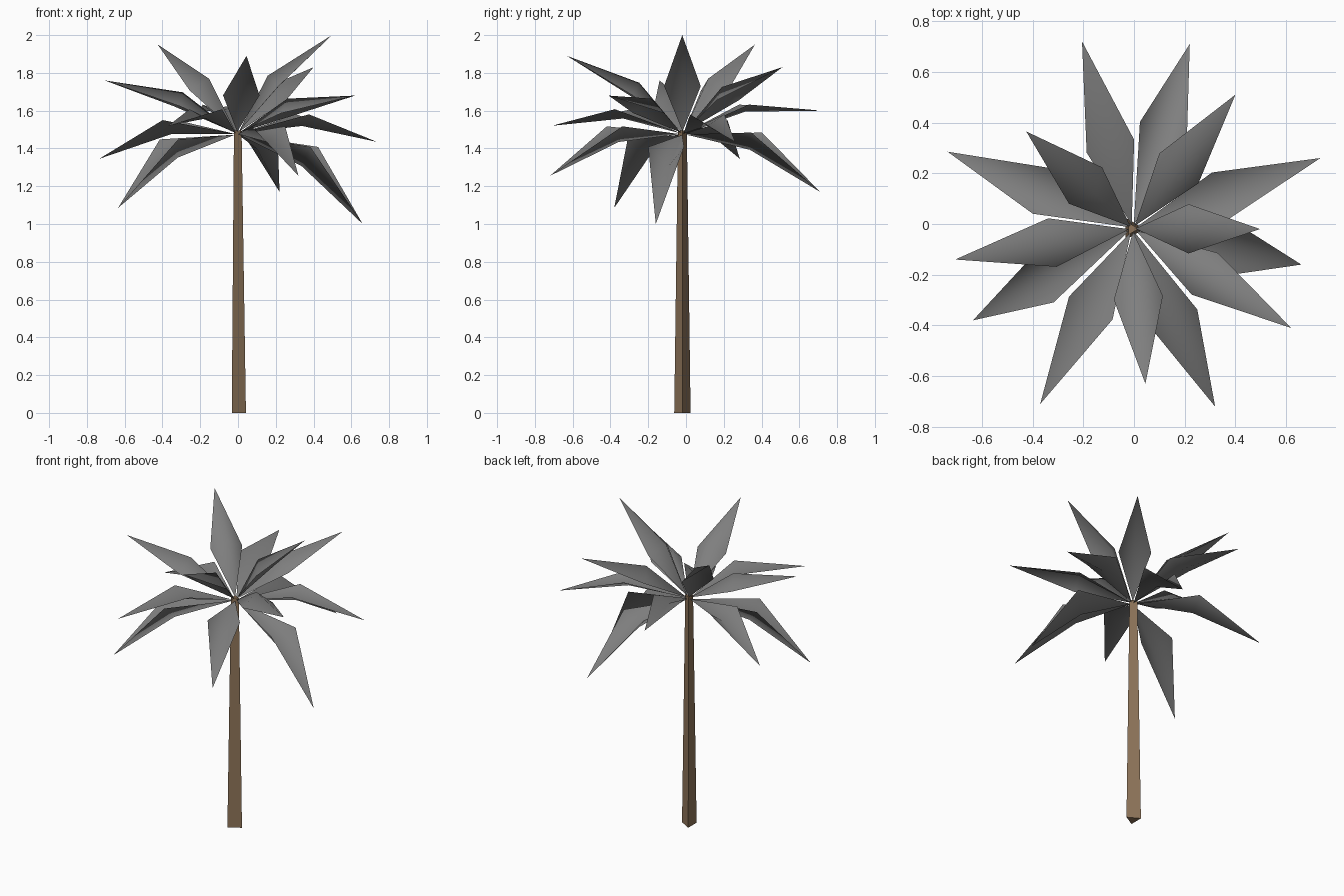
import bpy, math
from mathutils import Vector

if "Cube" in bpy.data.objects:
    bpy.data.objects.remove(bpy.data.objects["Cube"])


def material(name, rgb):
    m = bpy.data.materials.new(name)
    m.diffuse_color = (*rgb, 1)
    m.use_nodes = True
    m.node_tree.nodes["Principled BSDF"].inputs["Base Color"].default_value = m.diffuse_color
    return m


def build(name, verts, faces, mat, smooth=False):
    me = bpy.data.meshes.new(name)
    me.from_pydata(verts, [], faces)
    me.materials.append(mat)
    for p in me.polygons:
        p.use_smooth = smooth
    ob = bpy.data.objects.new(name, me)
    bpy.context.collection.objects.link(ob)
    return ob


bark = material("bark_brown", (0.27, 0.175, 0.10))
leaf = material("leaf_grey", (0.21, 0.21, 0.21))

# Trunk: tapered three-sided post with one edge toward +x
AXIS = Vector((-0.008, -0.019, 0))


def ring(radius, z):
    return [AXIS + Vector((radius * math.cos(a), radius * math.sin(a), z))
            for a in (0, math.tau / 3, 2 * math.tau / 3)]


build("trunk", ring(0.05, 0) + ring(0.027, 1.495),
      [(2, 1, 0), (3, 4, 5), (0, 1, 4, 3), (1, 2, 5, 4), (2, 0, 3, 5)], bark)

# Fronds: bent diamonds running from the crown to each tip
CROWN = Vector((-0.005, -0.018, 1.48))
WIDTH = 0.097
TIPS = [
    (-0.205, 0.72, 1.60), (0.22, 0.71, 1.17), (0.40, 0.51, 1.83),
    (0.735, 0.26, 1.435), (0.497, -0.02, 2.0), (0.66, -0.16, 1.0),
    (0.62, -0.41, 1.68), (0.32, -0.72, 1.255), (0.045, -0.63, 1.89),
    (-0.37, -0.71, 1.52), (-0.635, -0.38, 1.085), (-0.705, -0.14, 1.76),
    (-0.735, 0.285, 1.345), (-0.425, 0.365, 1.95),
]


def frond(index, tip):
    tip = Vector(tip)
    chord = tip - CROWN
    side = Vector((-chord.y, chord.x, 0)).normalized()
    up = chord.cross(side).normalized()
    base = CROWN + chord.normalized() * 0.015
    mid = CROWN + chord * 0.46
    # Rising fronds have a raised ridge, drooping ones a sunken middle
    if chord.z > 0.15:
        edge_lift, ridge_lift = 0.015, 0.095
    else:
        edge_lift, ridge_lift = 0.115 - 0.14 * chord.z, 0.06
    edge = mid + up * edge_lift
    ridge = mid + up * ridge_lift
    verts = [base, edge - side * WIDTH, tip, edge + side * WIDTH, ridge]
    build(f"frond_{index}", verts,
          [(0, 1, 4), (1, 2, 4), (2, 3, 4), (3, 0, 4)], leaf, True)


for i, t in enumerate(TIPS, 1):
    frond(i, t)
